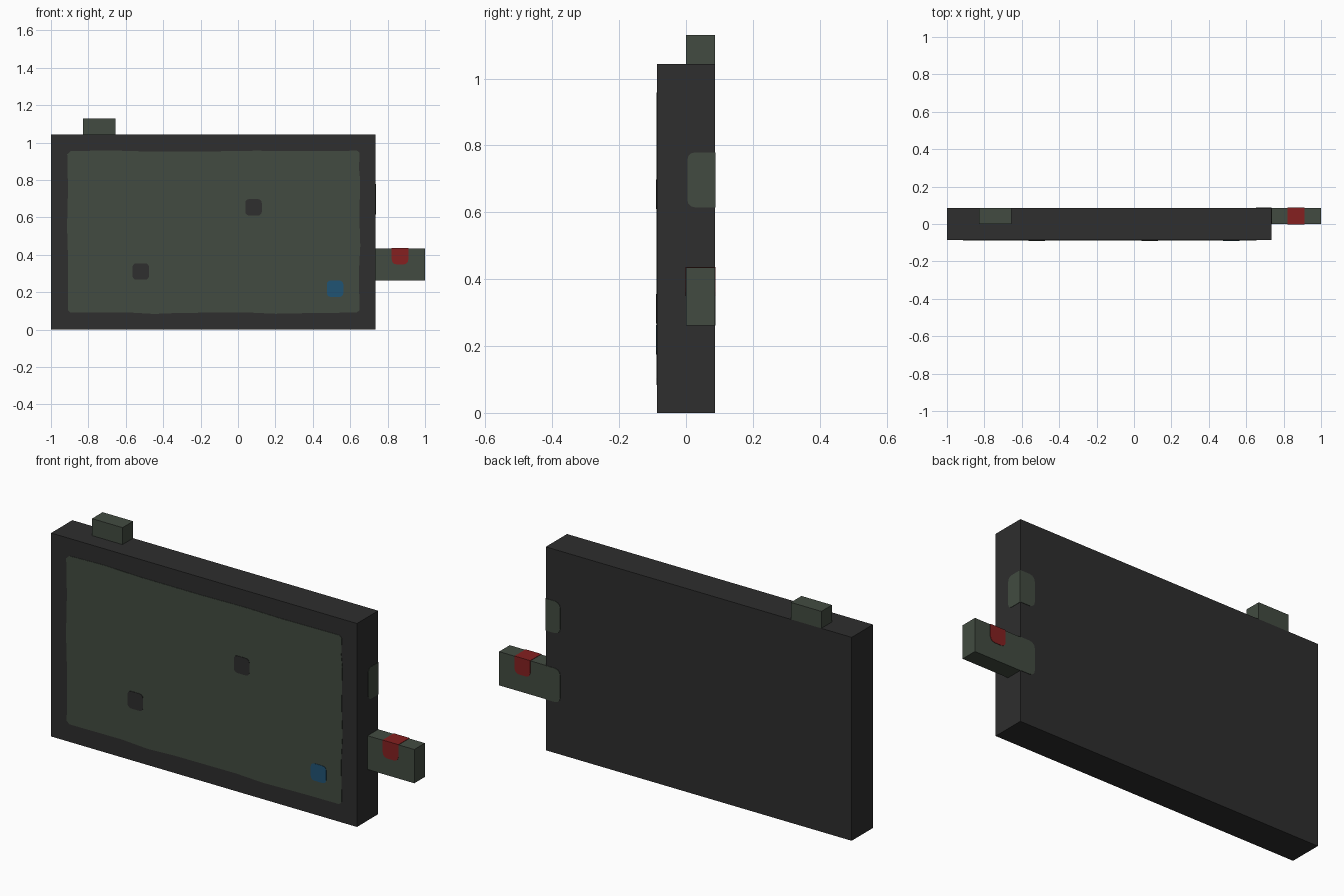
import bpy, bmesh, math

cube = bpy.data.objects.get("Cube")
if cube:
    bpy.data.objects.remove(cube, do_unlink=True)


def material(name, srgb):
    lin = [((c / 255 + 0.055) / 1.055) ** 2.4 if c > 10 else c / 255 / 12.92 for c in srgb]
    m = bpy.data.materials.new(name)
    m.use_nodes = True
    m.diffuse_color = (*lin, 1)
    bsdf = m.node_tree.nodes["Principled BSDF"]
    bsdf.inputs["Base Color"].default_value = (*lin, 1)
    bsdf.inputs["Roughness"].default_value = 0.8
    return m


CHARCOAL = material("charcoal", (46, 46, 46))
GREEN = material("grey green", (66, 75, 65))
RED = material("dark red", (133, 32, 32))
BLUE = material("deep blue", (32, 83, 116))


def prism(name, outline, place, d0, d1, mat):
    """Extrude a 2D outline from depth d0 to d1; place maps (u, v, d) to xyz."""
    bm = bmesh.new()
    rings = [[bm.verts.new(place(u, v, d)) for u, v in outline] for d in (d0, d1)]
    n = len(outline)
    bm.faces.new(rings[0])
    bm.faces.new(rings[1][::-1])
    for i in range(n):
        j = (i + 1) % n
        bm.faces.new((rings[0][i], rings[1][i], rings[1][j], rings[0][j]))
    bmesh.ops.recalc_face_normals(bm, faces=bm.faces)
    me = bpy.data.meshes.new(name)
    bm.to_mesh(me)
    bm.free()
    me.materials.append(mat)
    ob = bpy.data.objects.new(name, me)
    bpy.context.collection.objects.link(ob)
    return ob


def outline(u0, u1, v0, v1, radii):
    """Rectangle with a corner radius each for (low-low, high-low, high-high, low-high)."""
    pts = []
    corners = [(u0, v0, 1, 1), (u1, v0, -1, 1), (u1, v1, -1, -1), (u0, v1, 1, -1)]
    for k, ((u, v, su, sv), r) in enumerate(zip(corners, radii)):
        if r == 0:
            pts.append((u, v))
            continue
        for s in range(4):
            a = math.radians(180 + 90 * k + 30 * s)
            pts.append((u + su * r + r * math.cos(a), v + sv * r + r * math.sin(a)))
    return pts


def along_y(u, v, d):
    return (u, d, v)


def along_x(u, v, d):
    return (d, u, v)


def box(name, x, y, z, mat):
    return prism(name, outline(*x, *z, (0, 0, 0, 0)), along_y, *y, mat)


X1, D, H, T = 0.735, 0.086, 1.043, 0.002   # slab right edge, half depth, height, paint thickness

# Slab and its two projecting blocks
box("slab", (-1, X1), (-D, D), (0, H), CHARCOAL)
box("top_block", (-0.828, -0.655), (0, D), (H, 1.13), GREEN)
box("side_block", (X1, 1), (0, D), (0.262, 0.435), GREEN)

# Front panel with a slightly uneven hand-painted edge
panel = [(-0.91, 0.105), (-0.895, 0.091), (-0.6, 0.093), (-0.45, 0.084), (-0.3, 0.09),
         (0.05, 0.092), (0.2, 0.085), (0.45, 0.09), (0.635, 0.091), (0.65, 0.105),
         (0.646, 0.3), (0.654, 0.45), (0.649, 0.6), (0.653, 0.8), (0.647, 0.86),
         (0.65, 0.945), (0.637, 0.957), (0.3, 0.954), (0.1, 0.957), (-0.15, 0.953),
         (-0.5, 0.953), (-0.7, 0.959), (-0.895, 0.954), (-0.913, 0.938),
         (-0.909, 0.75), (-0.914, 0.55), (-0.908, 0.35)]
prism("front_panel", panel, along_y, -D - T, -D, GREEN)

# Small square marks on the panel
R = 0.02
for name, x, z, mat in (("upper_mark", 0.083, 0.654, CHARCOAL),
                        ("lower_mark", -0.52, 0.311, CHARCOAL),
                        ("blue_mark", 0.519, 0.219, BLUE)):
    prism(name, outline(x - 0.044, x + 0.044, z - 0.044, z + 0.044, (R,) * 4),
          along_y, -D - 2 * T, -D - T, mat)

# Patches at the back right edge: one wraps the corner, one meets the side block
for name, z0, z1 in (("upper_patch", 0.615, 0.779), ("lower_patch", 0.262, 0.435)):
    prism(name + "_back", outline(0.652, X1, z0, z1, (0.03, 0, 0, 0.03)),
          along_y, D, D + T, GREEN)
prism("upper_patch_side", outline(0.004, D, 0.615, 0.779, (0.022, 0, 0, 0.022)),
      along_x, X1, X1 + T, GREEN)

# Red band over the side block, wrapping front, top and back
prism("red_band", outline(0.822, 0.911, 0.349, 0.435 + T, (0.025, 0.025, 0, 0)),
      along_y, -T, D + T, RED)
